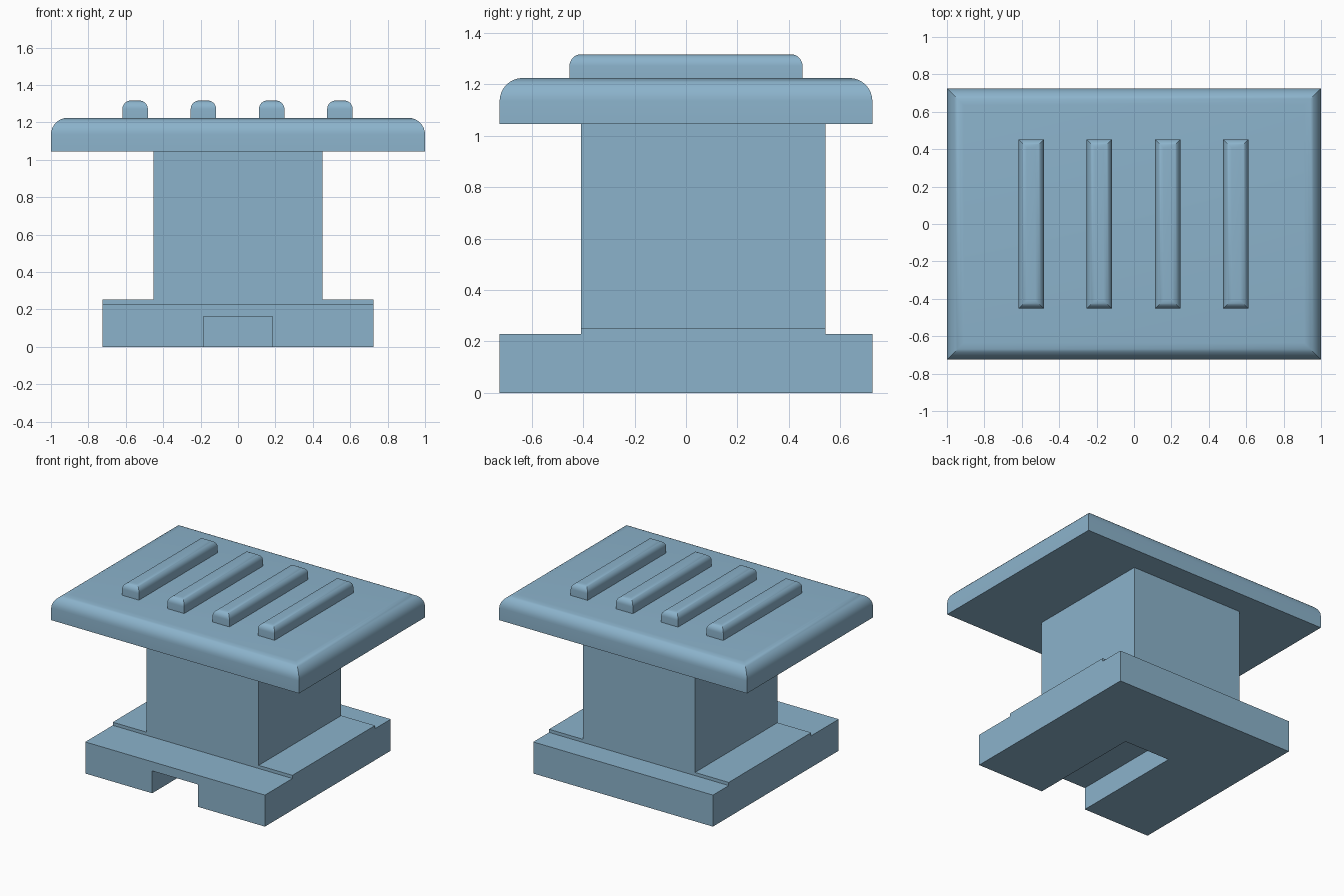
import bpy, bmesh

if "Cube" in bpy.data.objects:
    bpy.data.objects.remove(bpy.data.objects["Cube"])

blue = bpy.data.materials.new("soft_blue")
blue.diffuse_color = (0.26, 0.45, 0.60, 1)
blue.use_nodes = True
blue.node_tree.nodes["Principled BSDF"].inputs["Base Color"].default_value = blue.diffuse_color


def finish(name, bm):
    bmesh.ops.recalc_face_normals(bm, faces=bm.faces)
    mesh = bpy.data.meshes.new(name)
    bm.to_mesh(mesh)
    bm.free()
    mesh.materials.append(blue)
    ob = bpy.data.objects.new(name, mesh)
    bpy.context.collection.objects.link(ob)
    return ob


def box(name, lo, hi, radius=0):
    """Box between two corners, optionally with rounded top edges."""
    bm = bmesh.new()
    bmesh.ops.create_cube(bm, size=1)
    for v in bm.verts:
        v.co = [hi[i] if v.co[i] > 0 else lo[i] for i in range(3)]
    if radius:
        top = [e for e in bm.edges if all(v.co.z > hi[2] - 1e-4 for v in e.verts)]
        bmesh.ops.bevel(bm, geom=top, offset=radius, segments=8, profile=0.5,
                        affect='EDGES', clamp_overlap=False)
    ob = finish(name, bm)
    if radius:
        bpy.context.view_layer.objects.active = ob
        ob.select_set(True)
        bpy.ops.object.shade_smooth_by_angle(angle=0.6)
        ob.select_set(False)
    return ob


# Base: stepped side profile extruded across the width
profile = [(-.725, 0), (.725, 0), (.725, .23), (.543, .23),
           (.543, .253), (-.408, .253), (-.408, .23), (-.725, .23)]
bm = bmesh.new()
face = bm.faces.new([bm.verts.new((-.725, y, z)) for y, z in profile])
ext = bmesh.ops.extrude_face_region(bm, geom=[face], use_keep_orig=True)
bmesh.ops.translate(bm, vec=(1.45, 0, 0),
                    verts=[g for g in ext["geom"] if isinstance(g, bmesh.types.BMVert)])
base = finish("base", bm)

# Slot in the underside, open at the front
cutter = box("slot_cutter", (-.185, -.9, -.1), (.185, .133, .163))
cutter.hide_render = True
cutter.hide_viewport = True
cut = base.modifiers.new("slot", 'BOOLEAN')
cut.operation = 'DIFFERENCE'
cut.solver = 'EXACT'
cut.object = cutter

# Column and rounded top plate
box("column", (-.453, -.408, .253), (.453, .543, 1.045))
box("top_plate", (-1, -.725, 1.045), (1, .725, 1.225), .09)

# Raised ribs on the plate
for i, x in enumerate((-.55, -.185, .18, .545)):
    box(f"rib_{i + 1}", (x - .068, -.453, 1.225), (x + .068, .453, 1.317), .045)
